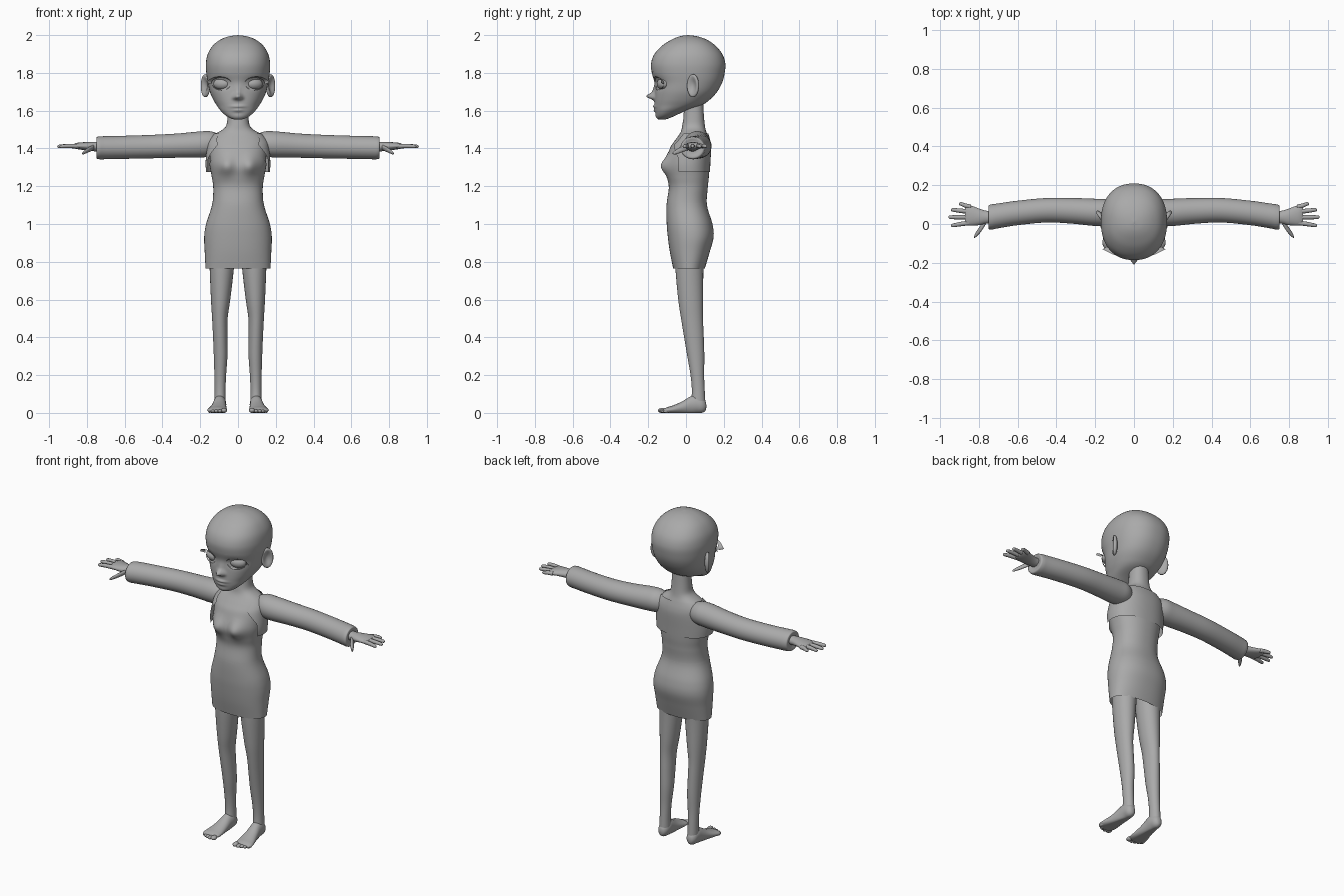
import bpy, bmesh, math
from mathutils import Matrix, Vector

grey = bpy.data.materials.new("plain grey")
grey.diffuse_color = (0.4, 0.4, 0.4, 1)
TAU = 2 * math.pi


def finish(name, bm, mirror=False):
    me = bpy.data.meshes.new(name)
    bm.to_mesh(me)
    bm.free()
    me.materials.append(grey)
    for p in me.polygons:
        p.use_smooth = True
    ob = bpy.data.objects.new(name, me)
    bpy.context.scene.collection.objects.link(ob)
    if mirror:
        m = ob.modifiers.new("mirror", 'MIRROR')
        m.use_mirror_merge = False
    return ob


def spline(rows, t):
    """Smooth interpolation through rows, t in 0..1."""
    n = len(rows) - 1
    f = min(max(t, 0), 1) * n
    i = min(int(f), n - 1)
    f -= i
    p = [rows[min(max(i + k, 0), n)] for k in (-1, 0, 1, 2)]
    return [0.5 * (2 * b + (c - a) * f + (2 * a - 5 * b + 4 * c - d) * f * f
                   + (3 * b - a - 3 * c + d) * f ** 3) for a, b, c, d in zip(*p)]


def lerp(table, x):
    for (x0, y0), (x1, y1) in zip(table, table[1:]):
        if x <= x1:
            return y0 + (y1 - y0) * max(0, x - x0) / (x1 - x0)
    return table[-1][1]


def t_at(rows, z):
    lo, hi = 0, 1
    for _ in range(30):
        mid = (lo + hi) / 2
        if spline(rows, mid)[0] < z:
            lo = mid
        else:
            hi = mid
    return lo


def spow(v, e):
    return math.copysign(abs(v) ** e, v)


def surf(rows, bumps, t, a, dx=0, dy=0):
    """Point on a body form; a = 0 faces the front, grows towards +x."""
    z, hw, yf, yb = spline(rows, t)
    e = 2 / 2.25
    s, c = spow(math.sin(a), e), spow(math.cos(a), e)
    x = (max(hw, 0) + dx) * s
    y = (yf + yb) / 2 - ((yb - yf) / 2 + dy) * c
    if c > 0:
        for bx, bz, sx, sz, amp in bumps:
            for side in ((1, -1) if bx else (1,)):
                y -= c * amp * math.exp(-((x - side * bx) / sx) ** 2 - ((z - bz) / sz) ** 2)
    return Vector((x, y, z))


def patch(name, fn, nu, nv, mirror=False):
    """Grid surface from fn(u, v)."""
    bm = bmesh.new()
    g = [[bm.verts.new(fn(u / nu, v / nv)) for u in range(nu + 1)] for v in range(nv + 1)]
    for v in range(nv):
        for u in range(nu):
            bm.faces.new((g[v][u], g[v][u + 1], g[v + 1][u + 1], g[v + 1][u]))
    bmesh.ops.remove_doubles(bm, verts=bm.verts, dist=1e-5)
    return finish(name, bm, mirror)


def limb(name, axis, rows, steps=30, seg=28, caps=True, floor=False):
    """Mirrored tube along an axis; rows = (position, centre1, centre2, r1, r2)."""
    order = {'x': (0, 1, 2), 'y': (1, 0, 2), 'z': (2, 0, 1)}[axis]
    bm = bmesh.new()
    rings = []
    for k in range(steps + 1):
        p, c1, c2, r1, r2 = spline(rows, k / steps)
        ring = []
        for j in range(seg):
            co = [0, 0, 0]
            a = TAU * j / seg
            for i, val in zip(order, (p, c1 + r1 * math.cos(a), c2 + r2 * math.sin(a))):
                co[i] = val
            if floor:
                co[2] = max(0, co[2])
            ring.append(bm.verts.new(co))
        rings.append(ring)
    for r0, r1 in zip(rings, rings[1:]):
        for j in range(seg):
            k = (j + 1) % seg
            bm.faces.new((r0[j], r0[k], r1[k], r1[j]))
    if caps:
        bm.faces.new(rings[0])
        bm.faces.new(rings[-1])
    bmesh.ops.recalc_face_normals(bm, faces=bm.faces)
    return finish(name, bm, True)


def ball(name, loc, scale, rot_z=0, dish=False):
    bm = bmesh.new()
    bmesh.ops.create_uvsphere(bm, u_segments=24, v_segments=16, radius=1)
    if dish:
        for v in bm.verts:
            if v.co.x > 0:
                v.co.x *= 2.2 * (v.co.y ** 2 + v.co.z ** 2) - 0.3
    bm.transform(Matrix.Translation(loc) @ Matrix.Rotation(rot_z, 4, 'Z')
                 @ Matrix.Diagonal((*scale, 1)))
    return finish(name, bm, True)


# head: (z, half width, front y, back y), with nose, lips and sockets as bumps
HEAD = [(1.552, 0.0, -.13, -.125), (1.556, .03, -.148, -.10), (1.572, .062, -.157, -.06),
        (1.60, .092, -.162, 0.0), (1.63, .114, -.166, .085), (1.66, .132, -.166, .128),
        (1.70, .149, -.165, .165), (1.75, .16, -.167, .192), (1.80, .168, -.181, .205),
        (1.85, .17, -.185, .208), (1.90, .16, -.167, .192), (1.945, .133, -.125, .155),
        (1.975, .095, -.078, .112), (1.993, .05, -.035, .062), (2.0, 0.0, .008, .012)]
FACE = [(0, 1.676, .018, .016, .038), (0, 1.70, .012, .03, .012), (.018, 1.668, .01, .01, .01),
        (.085, 1.742, .042, .028, -.014), (0, 1.622, .034, .008, .010),
        (0, 1.602, .027, .009, .009), (0, 1.568, .03, .015, .004)]
patch("head", lambda u, v: surf(HEAD, FACE, v, TAU * u), 96, 100)

# eyes, lashes, brows and ears
ball("eye", (.085, -.122, 1.742), (.047, .030, .031), .35)


def lash(u, v):
    th = math.radians(165 - 175 * u)
    x = .088 + .052 * math.cos(th)
    y = -.162 + 4.6 * max(0, x - .04) ** 2
    reach = v * (.35 + .65 * u)
    return Vector((x + .026 * u * reach, y - .016 * reach, 1.745 + .03 * math.sin(th) + .008 * reach))


patch("upper_lashes", lash, 20, 3, True)


def lower_lid(u, v):
    th = math.radians(190 + 160 * u)
    x = .087 + .05 * math.cos(th)
    y = -.155 + 4.4 * max(0, x - .04) ** 2
    return Vector((x, y - .004 * v, 1.743 + (.031 + .004 * v) * math.sin(th)))


patch("lower_lid", lower_lid, 20, 2, True)


def brow(u, v):
    x = .035 + .10 * u
    z = 1.79 + .018 * math.sin(math.pi * (.15 + .75 * u)) + .007 * (v - .5) * (1 - .7 * u)
    t = t_at(HEAD, z)
    a = math.asin(min(1, (x / spline(HEAD, t)[1]) ** 1.125))
    return surf(HEAD, FACE, t, a, .002, .002)


patch("brow", brow, 16, 2, True)
ball("ear", (.171, .038, 1.732), (.015, .036, .061), -.6, True)

# body form shared by torso, skirt, bodice and jacket
BODY = [(.765, .168, -.065, .097), (.85, .172, -.082, .122), (.93, .175, -.093, .143),
        (1.0, .165, -.099, .137), (1.1, .134, -.1, .108), (1.19, .128, -.088, .112),
        (1.25, .136, -.096, .118), (1.32, .148, -.104, .122), (1.40, .150, -.085, .126),
        (1.44, .146, -.06, .122), (1.475, .122, -.035, .112), (1.495, .088, -.025, .105),
        (1.52, .063, -.02, .1), (1.57, .055, -.013, .095), (1.66, .05, -.01, .09)]
BUST = [(.065, 1.305, .045, .048, .035)]


def body(z, a, dx=0, dy=0):
    return surf(BODY, BUST, t_at(BODY, z), a, dx, dy)


patch("torso_and_neck", lambda u, v: body(1.07 + .59 * v, TAU * u), 64, 60)
patch("skirt", lambda u, v: body(.765 + .345 * v, TAU * u, .004, .003), 64, 30)

# bodice with a sweetheart top edge
EDGE = [(0, 1.33), (.2, 1.385), (.6, 1.37), (1.3, 1.33), (2, 1.29), (math.pi, 1.285)]


def bodice(u, v):
    a = TAU * u
    top = lerp(EDGE, min(a, TAU - a))
    return body(1.10 + (top - 1.10) * v, a, .003, .003)


patch("bodice", bodice, 96, 24)

# short open jacket
OPENING = [(1.275, 1.2), (1.35, 1.15), (1.42, .66), (1.48, .9)]


def jacket(u, v):
    z = 1.275 + .205 * v
    a0 = lerp(OPENING, z)
    return body(z, a0 + (TAU - 2 * a0) * u, .007 + .021 * (1 - v), .007)


patch("jacket", jacket, 64, 24)

# sleeves
limb("sleeve", 'x', [(.09, .055, 1.42, .048, .05), (.14, .06, 1.424, .066, .066),
     (.2, .06, 1.421, .07, .069), (.32, .068, 1.415, .066, .064), (.45, .071, 1.41, .063, .062),
     (.6, .057, 1.406, .063, .061), (.7, .042, 1.404, .064, .061), (.735, .036, 1.403, .065, .06),
     (.75, .035, 1.404, .058, .054), (.746, .035, 1.406, .036, .034)], 45, 32)

# hands
limb("palm", 'x', [(.70, .035, 1.41, .030, .027), (.76, .035, 1.41, .033, .025),
     (.80, .037, 1.412, .043, .022), (.85, .045, 1.413, .053, .017),
     (.872, .046, 1.412, .047, .010)], 16, 24)
FINGERS = {"little_finger": (.088, .903, .103), "ring_finger": (.063, .944, .073),
           "middle_finger": (.035, .957, .035), "index_finger": (.007, .944, -.007)}
for name, (y0, x1, y1) in FINGERS.items():
    limb(name, 'x', [(.84, y0, 1.412, .012, .012),
         ((.84 + x1) / 2, (y0 + y1) / 2, 1.413, .0115, .0115),
         (x1 - .012, y1, 1.411, .0095, .009), (x1 - .003, y1, 1.410, .006, .006),
         (x1, y1, 1.410, .001, .001)], 14, 12)
limb("thumb", 'x', [(.762, .018, 1.408, .016, .014), (.787, -.020, 1.395, .018, .014),
     (.808, -.046, 1.383, .015, .011), (.820, -.062, 1.376, .009, .008),
     (.825, -.069, 1.373, .001, .001)], 14, 14)

# legs
limb("leg", 'z', [(.88, .085, .02, .068, .078), (.765, .086, .018, .064, .074),
     (.6, .092, .025, .051, .066), (.5, .096, .032, .041, .058), (.4, .094, .042, .038, .052),
     (.3, .092, .052, .036, .045), (.2, .094, .06, .031, .036), (.12, .095, .065, .029, .034),
     (.05, .095, .065, .030, .038)], 40, 28)

# feet and toes
limb("foot", 'y', [(.108, .096, .036, .003, .004), (.103, .096, .036, .018, .024),
     (.085, .096, .04, .030, .040), (.055, .096, .045, .034, .048), (.025, .098, .04, .035, .048),
     (-.02, .102, .027, .041, .034), (-.07, .108, .017, .050, .022),
     (-.1, .111, .014, .052, .016), (-.12, .110, .011, .044, .010)], 30, 28, floor=True)
for i, (x, y, r) in enumerate([(.074, -.127, .016), (.096, -.127, .012), (.115, -.121, .0115),
                               (.133, -.113, .011), (.149, -.102, .0105)]):
    ball("toe_%d" % (i + 1), (x, y, r * .8), (r, .021, r * .8))
